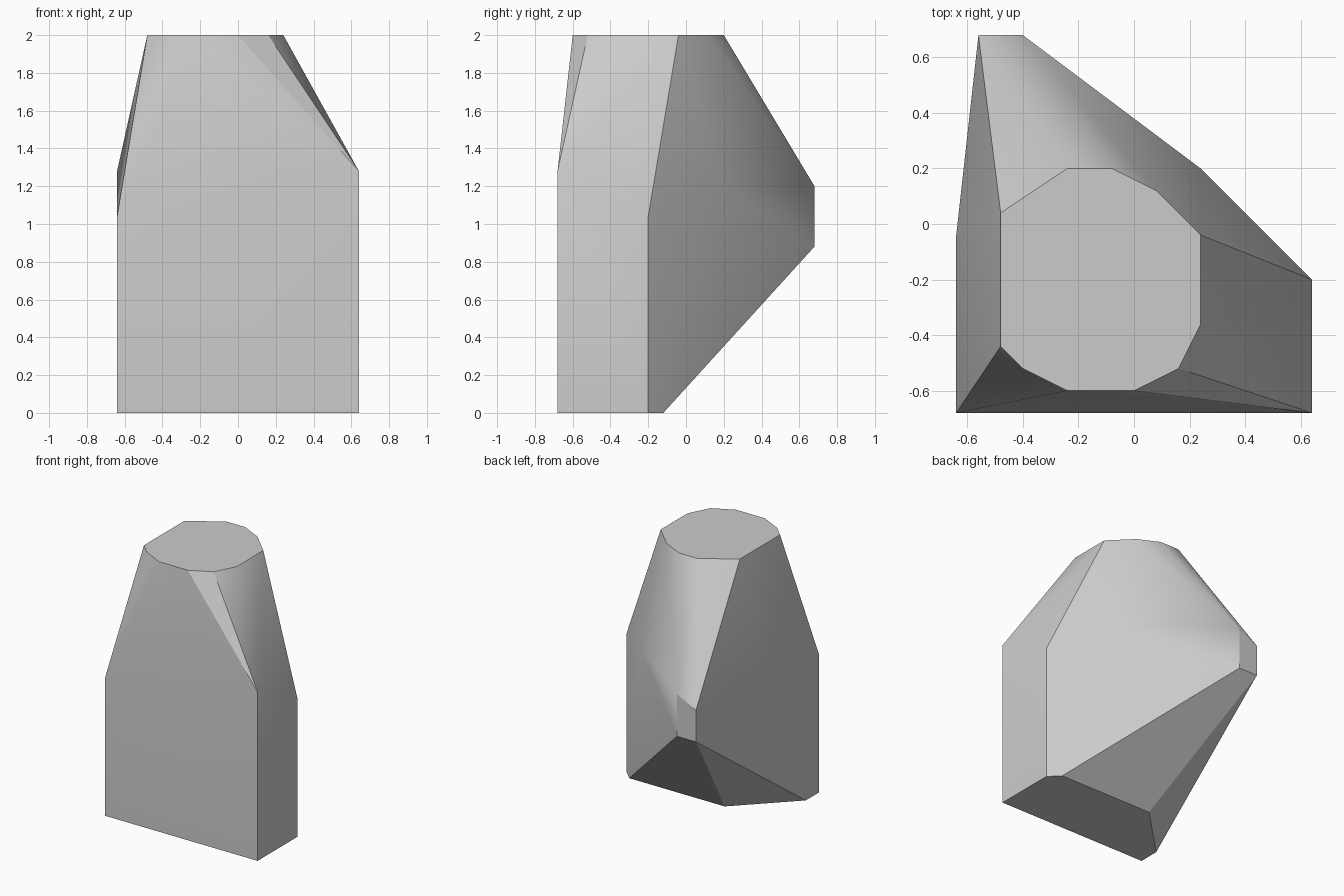
import bpy
import bmesh
import math

cube = bpy.data.objects.get("Cube")
if cube:
    bpy.data.objects.remove(cube, do_unlink=True)

grey = bpy.data.materials.new("plain_grey")
grey.use_nodes = True
colour = (0.6, 0.6, 0.6, 1)
grey.diffuse_color = colour
grey.node_tree.nodes["Principled BSDF"].inputs["Base Color"].default_value = colour

# Flat outlines of the cut block: base and top
base = [(0.64, -0.68), (0.64, -0.2), (0.56, -0.12),
        (-0.24, -0.12), (-0.64, -0.52), (-0.64, -0.68)]
top = [(-0.48, 0.04), (-0.24, 0.2), (-0.08, 0.2), (0.08, 0.12),
       (0.24, -0.04), (0.24, -0.36), (0.16, -0.52), (0, -0.6),
       (-0.24, -0.6), (-0.4, -0.52), (-0.48, -0.44)]
# Shoulder corners, and the narrow upright facet at the back
shoulder = [(0.64, -0.68, 1.28), (0.64, -0.2, 1.04), (0.24, 0.2, 1.2),
            (-0.64, -0.04, 1.28), (-0.64, -0.68, 1.04)]
back_facet = [(-0.4, 0.68, 0.88), (-0.4, 0.68, 1.2),
              (-0.56, 0.68, 0.88), (-0.56, 0.68, 1.12)]

points = [(x, y, 0) for x, y in base] + [(x, y, 2) for x, y in top]
points += shoulder + back_facet

# Wrap the corners in one convex block
bm = bmesh.new()
for p in points:
    bm.verts.new(p)
bmesh.ops.convex_hull(bm, input=list(bm.verts))
bmesh.ops.dissolve_limit(bm, angle_limit=math.radians(0.3),
                         verts=list(bm.verts), edges=list(bm.edges))
bmesh.ops.recalc_face_normals(bm, faces=list(bm.faces))
mesh = bpy.data.meshes.new("faceted_block")
bm.to_mesh(mesh)
bm.free()
mesh.materials.append(grey)

block = bpy.data.objects.new("faceted_block", mesh)
bpy.context.collection.objects.link(block)
bpy.ops.object.select_all(action="DESELECT")
block.select_set(True)
bpy.context.view_layer.objects.active = block
bpy.ops.object.shade_smooth_by_angle(angle=math.radians(30))
